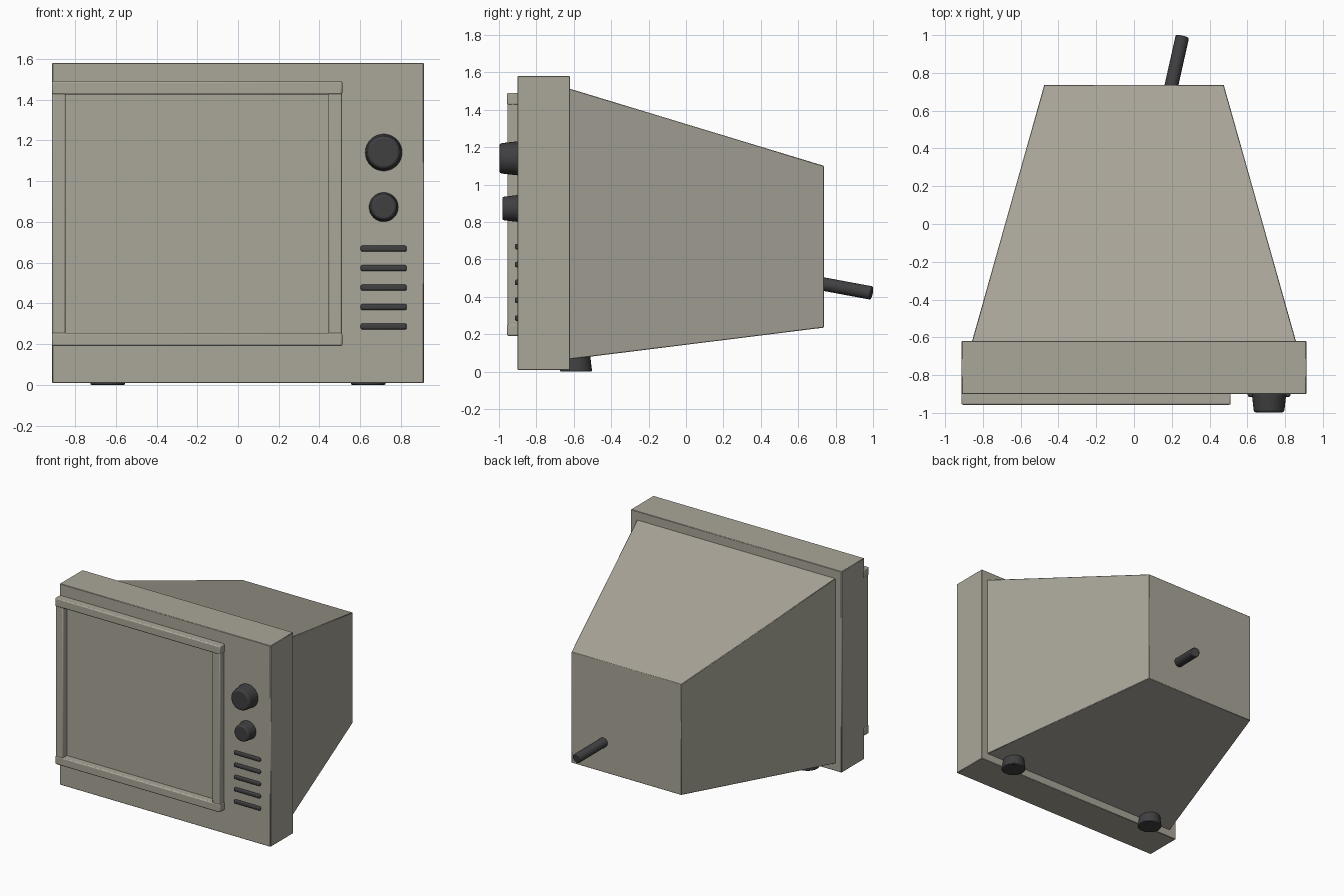
import bpy, bmesh, math
from mathutils import Vector

if "Cube" in bpy.data.objects:
    bpy.data.objects.remove(bpy.data.objects["Cube"])


def material(name, rgb):
    m = bpy.data.materials.new(name)
    m.diffuse_color = (*rgb, 1)
    m.use_nodes = True
    m.node_tree.nodes["Principled BSDF"].inputs["Base Color"].default_value = m.diffuse_color
    return m


CASE = material("case_grey", (0.40, 0.38, 0.32))
DARK = material("dark_plastic", (0.05, 0.05, 0.053))


def finish(name, bm, mat, bevel=0, segments=2):
    bmesh.ops.recalc_face_normals(bm, faces=bm.faces[:])
    me = bpy.data.meshes.new(name)
    bm.to_mesh(me)
    bm.free()
    ob = bpy.data.objects.new(name, me)
    bpy.context.collection.objects.link(ob)
    me.materials.append(mat)
    if bevel:
        b = ob.modifiers.new("bevel", 'BEVEL')
        b.width, b.segments, b.limit_method = bevel, segments, 'ANGLE'
    bpy.ops.object.select_all(action='DESELECT')
    ob.select_set(True)
    bpy.context.view_layer.objects.active = ob
    bpy.ops.object.shade_smooth_by_angle(angle=math.radians(35))
    return ob


def loft(name, front, back, mat, bevel=0, segments=2):
    """Box between two xz rectangles, each (y, x0, x1, z0, z1)."""
    bm = bmesh.new()
    rings = [[bm.verts.new(p) for p in ((x0, y, z0), (x1, y, z0), (x1, y, z1), (x0, y, z1))]
             for y, x0, x1, z0, z1 in (front, back)]
    for r in rings:
        bm.faces.new(r)
    for i in range(4):
        j = (i + 1) % 4
        bm.faces.new((rings[0][i], rings[0][j], rings[1][j], rings[1][i]))
    return finish(name, bm, mat, bevel, segments)


def box(name, x0, x1, y0, y1, z0, z1, mat, bevel=0, segments=2):
    return loft(name, (y0, x0, x1, z0, z1), (y1, x0, x1, z0, z1), mat, bevel, segments)


def rod(name, a, b, r1, r2, mat, bevel=0.008, sides=32):
    a, b = Vector(a), Vector(b)
    bm = bmesh.new()
    bmesh.ops.create_cone(bm, cap_ends=True, segments=sides, radius1=r1, radius2=r2, depth=(b - a).length)
    ob = finish(name, bm, mat, bevel)
    ob.location = (a + b) / 2
    ob.rotation_euler = (b - a).to_track_quat('Z', 'Y').to_euler()
    return ob


# Case: front slab and tapered rear housing
box("front_case", -0.912, 0.912, -0.90, -0.62, 0.008, 1.58, CASE, 0.003, 1)
loft("rear_housing", (-0.63, -0.86, 0.86, 0.065, 1.515),
     (0.737, -0.475, 0.475, 0.235, 1.10), CASE, 0.003, 1)

# Screen and the four bars framing it
box("screen", -0.86, 0.46, -0.904, -0.89, 0.24, 1.435, CASE)
for name, z in (("frame_bottom", 0.19), ("frame_top", 1.425)):
    box(name, -0.914, 0.512, -0.957, -0.89, z, z + 0.065, CASE, 0.008)
for name, x in (("frame_left", -0.912), ("frame_right", 0.444)):
    box(name, x, x + 0.066, -0.954, -0.89, 0.22, 1.46, CASE, 0.008)

# Control knobs
rod("large_knob", (0.715, -0.89, 1.14), (0.715, -0.998, 1.14), 0.092, 0.08, DARK, 0.012)
rod("small_knob", (0.715, -0.89, 0.872), (0.715, -0.982, 0.872), 0.073, 0.062, DARK, 0.01)

# Speaker grille
for i in range(5):
    z = 0.668 - i * 0.0955
    box(f"grille_bar_{i + 1}", 0.602, 0.828, -0.915, -0.89, z - 0.015, z + 0.015, DARK, 0.009)

# Feet
for side, x in (("left", -0.64), ("right", 0.64)):
    rod(f"{side}_foot", (x, -0.588, 0), (x, -0.588, 0.085), 0.086, 0.076, DARK, 0.006)

# Power cable stub
rod("power_cable", (0.186, 0.68, 0.478), (0.256, 0.992, 0.42), 0.036, 0.036, DARK, 0.005, 24)
